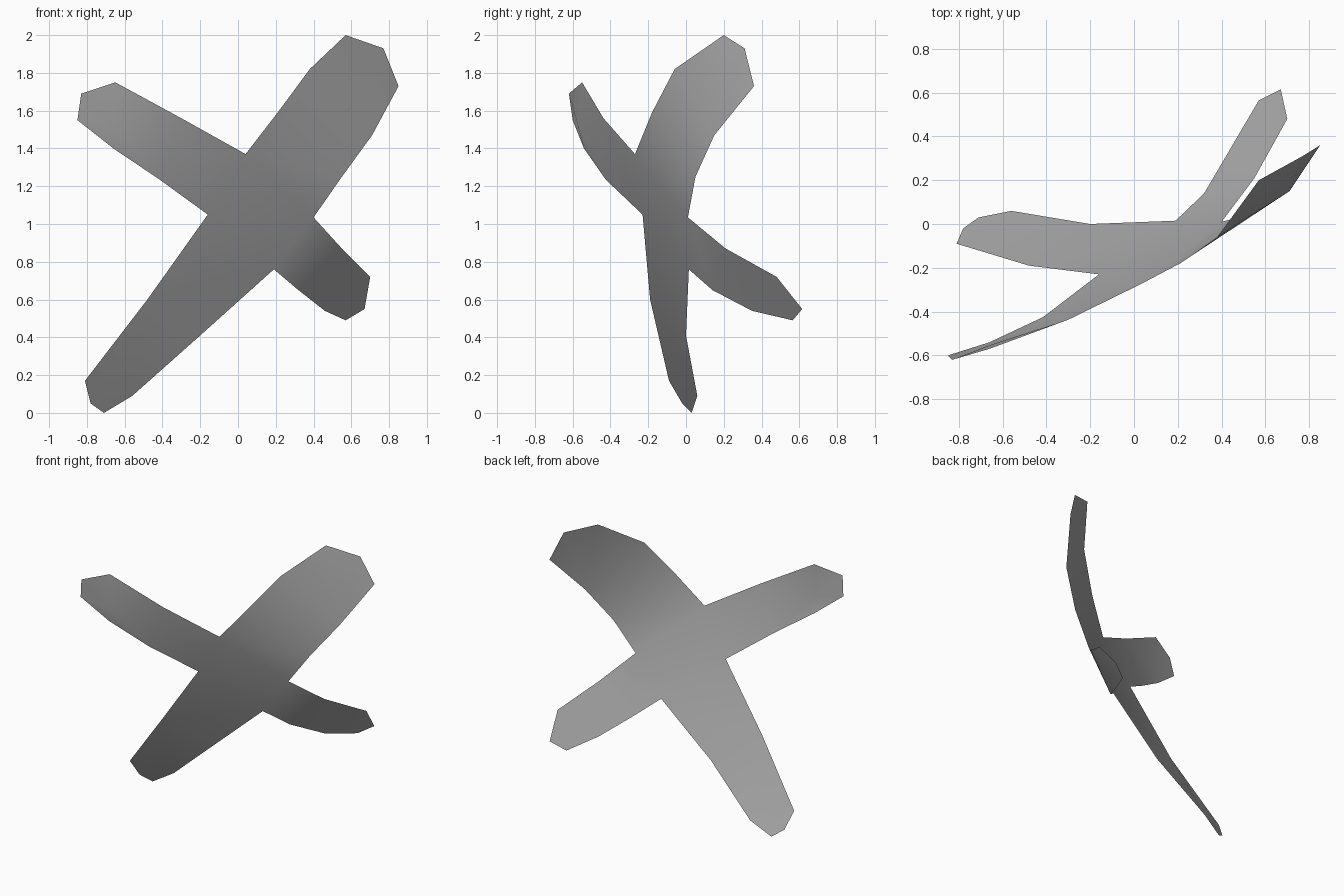
import bpy, bmesh, math
from mathutils import Vector

default_cube = bpy.data.objects.get("Cube")
if default_cube:
    bpy.data.objects.remove(default_cube, do_unlink=True)

# One plain grey for the whole sheet
grey = bpy.data.materials.new("plain grey")
grey.use_nodes = True
shade = (0.4, 0.4, 0.4, 1.0)
grey.diffuse_color = shade
grey.node_tree.nodes["Principled BSDF"].inputs["Base Color"].default_value = shade

sheet = bmesh.new()


def point(x, y, z):
    return sheet.verts.new(Vector((x, y, z)))


def add_arm(root_left, root_right, left_rail, right_rail, tip):
    """Bridge two rails outward from a side of the middle, then close with a tip."""
    left, right = root_left, root_right
    for left_spot, right_spot in zip(left_rail, right_rail):
        next_left, next_right = point(*left_spot), point(*right_spot)
        sheet.faces.new((left, right, next_right, next_left))
        left, right = next_left, next_right
    # The tip runs from the right rail round to the left rail
    if tip:
        sheet.faces.new([left, right] + [point(*spot) for spot in tip])
    return left, right


# Middle square shared by the four arms
middle_left = point(-.16, -.23, 1.05)
middle_bottom = point(.19, .015, .76)
middle_right = point(.4, .01, 1.035)
middle_top = point(.04, -.27, 1.37)
sheet.faces.new((middle_left, middle_bottom, middle_right, middle_top))

# Upper arm, sweeping backward
add_arm(middle_top, middle_right,
        left_rail=[(.21, -.18, 1.59), (.38, -.06, 1.82)],
        right_rail=[(.55, .05, 1.25), (.71, .15, 1.47)],
        tip=[(.85, .36, 1.73), (.77, .31, 1.93), (.57, .2, 2)])

# Lower arm, the longest, with a narrow foot
add_arm(middle_bottom, middle_left,
        left_rail=[(-.2, 0, .41)],
        right_rail=[(-.48, -.19, .6)],
        tip=[(-.81, -.09, .17), (-.78, -.02, .05), (-.71, .03, 0), (-.56, .06, .09)])

# Short arm on the model's left, bent backward
add_arm(middle_right, middle_bottom,
        left_rail=[(.55, .21, .87)],
        right_rail=[(.32, .14, .65)],
        tip=[(.46, .35, .54), (.57, .565, .49), (.67, .615, .55), (.7, .48, .72)])

# Short arm on the model's right, with a creased end
crease_low, crease_high = add_arm(middle_left, middle_top,
                                  left_rail=[(-.415, -.425, 1.235)],
                                  right_rail=[(-.3, -.437, 1.56)],
                                  tip=[])
end_low = point(-.66, -.54, 1.4)
end_mid = point(-.66, -.57, 1.515)
end_high = point(-.65, -.55, 1.75)
outer_low = point(-.85, -.6, 1.55)
outer_high = point(-.83, -.62, 1.69)
for corners in ((crease_low, end_mid, end_low),
                (crease_low, crease_high, end_mid),
                (crease_high, end_high, end_mid),
                (end_low, end_mid, end_high, outer_high, outer_low)):
    sheet.faces.new(corners)

mesh = bpy.data.meshes.new("crossed_strips")
sheet.to_mesh(mesh)
sheet.free()
mesh.materials.append(grey)
strips = bpy.data.objects.new("crossed_strips", mesh)
bpy.context.collection.objects.link(strips)

# Soft bends, sharp creases
bpy.context.view_layer.objects.active = strips
strips.select_set(True)
bpy.ops.object.shade_smooth_by_angle(angle=math.radians(30))
